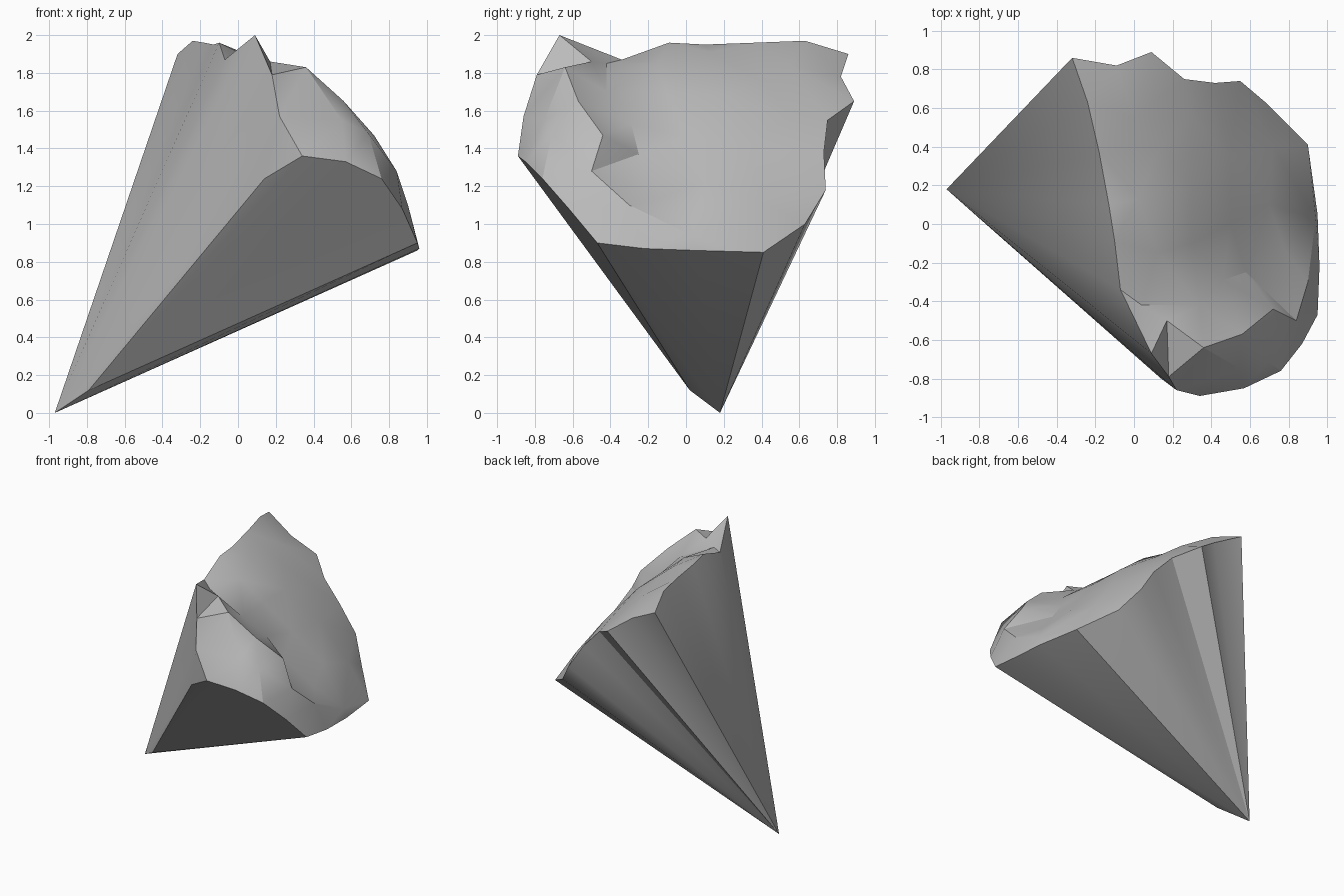
import bpy
import bmesh
import math
from mathutils import Vector
from mathutils.geometry import delaunay_2d_cdt

default_cube = bpy.data.objects.get("Cube")
if default_cube:
    bpy.data.objects.remove(default_cube, do_unlink=True)


def make_material(name, colour):
    material = bpy.data.materials.new(name)
    material.use_nodes = True
    material.diffuse_color = colour
    shader = material.node_tree.nodes["Principled BSDF"]
    shader.inputs["Base Color"].default_value = colour
    shader.inputs["Roughness"].default_value = 0.8
    return material


def points(rows):
    return [Vector(row) for row in rows]


# Pointed foot of the wedge, its chipped lower edge and a bend in the front cut
apex = Vector((-.97, .18, 0))
chip = Vector((-.79, .02, .12))
bend = Vector((.14, -.8, 1.24))

# Rim of the rough crust, in four runs around the wedge
peak_rim = points([(.09, -.67, 2), (.18, -.79, 1.79), (.22, -.86, 1.57)])
front_rim = points([(.34, -.89, 1.36), (.57, -.85, 1.33), (.76, -.76, 1.24),
                    (.87, -.62, 1.08), (.95, -.47, .9)])
low_rim = points([(.96, -.22, .87), (.95, .05, .86), (.9, .41, .85)])
back_rim = points([(.68, .63, 1), (.55, .74, 1.18), (.42, .73, 1.38),
                   (.26, .75, 1.55), (.09, .89, 1.65), (-.09, .82, 1.78),
                   (-.32, .86, 1.9)])
left_rim = points([(-.24, .63, 1.97), (-.18, .37, 1.96), (-.13, .1, 1.95),
                   (-.1, -.09, 1.96), (-.07, -.34, 1.87)])
rim = peak_rim + front_rim + low_rim + back_rim + left_rim

# Ridge and gully that run down the crust, and its broad rolling slope
ridge = points([(.17, -.5, 1.86), (.36, -.64, 1.83), (.56, -.57, 1.65),
                (.72, -.44, 1.47), (.84, -.5, 1.28)])
gully = points([(.04, -.42, 1.85), (.34, -.42, 1.7), (.46, -.29, 1.53),
                (.58, -.25, 1.37), (.78, -.13, 1.14), (.94, .03, .94)])
shoulder = points([(.55, -.75, 1.55), (.69, -.71, 1.48)])
slope = points([(.02, .13, 1.91), (.12, -.15, 1.85), (0, .55, 1.84),
                (.13, .4, 1.76), (.3, .2, 1.68), (.3, -.1, 1.69),
                (.5, 0, 1.46), (.5, .35, 1.42), (.7, .1, 1.22),
                (.72, .4, 1.12), (.3, .55, 1.57), (.9, -.3, 1.1)])

# Flatten the crust as seen from the apex so it can be triangulated
crust = rim + ridge + gully + shoulder + slope
axis = Vector((1.35, -.15, 1.4))
turn = axis.to_track_quat('Z', 'Y').inverted()


def flatten(point):
    local = turn @ (point - apex)
    return Vector((local.x / local.z, local.y / local.z))


def chain(start, count):
    return [(i, i + 1) for i in range(start, start + count - 1)]


edges = chain(0, len(rim)) + [(len(rim) - 1, 0)]
edges += chain(len(rim), len(ridge))
edges += chain(len(rim) + len(ridge), len(gully))
result = delaunay_2d_cdt([flatten(p) for p in crust], edges, [], 1, 1e-5)
triangles, sources = result[2], result[3]

bm = bmesh.new()
verts = [bm.verts.new(p) for p in crust]
apex_vert, chip_vert, bend_vert = [bm.verts.new(p) for p in (apex, chip, bend)]

# Rough crust
for triangle in triangles:
    if all(sources[i] for i in triangle):
        bm.faces.new([verts[sources[i][0]] for i in triangle])

# Straight cut sides fanning out from the foot
first_front = len(peak_rim)
last_front = first_front + len(front_rim) - 1
for i in range(len(rim)):
    if i == first_front - 1:
        hub = bend_vert
    elif first_front <= i < last_front:
        hub = chip_vert
    else:
        hub = apex_vert
    bm.faces.new((hub, verts[i], verts[(i + 1) % len(rim)]))
bm.faces.new((apex_vert, verts[first_front - 1], bend_vert))
bm.faces.new((apex_vert, bend_vert, chip_vert))
bm.faces.new((chip_vert, bend_vert, verts[first_front]))
bm.faces.new((apex_vert, chip_vert, verts[last_front]))

loose = [v for v in bm.verts if not v.link_faces]
bmesh.ops.delete(bm, geom=loose, context='VERTS')
bmesh.ops.recalc_face_normals(bm, faces=bm.faces)
mesh = bpy.data.meshes.new("rock_wedge")
bm.to_mesh(mesh)
bm.free()

wedge = bpy.data.objects.new("rock_wedge", mesh)
bpy.context.collection.objects.link(wedge)
mesh.materials.append(make_material("stone_grey", (.5, .5, .5, 1)))
bpy.ops.object.select_all(action='DESELECT')
wedge.select_set(True)
bpy.context.view_layer.objects.active = wedge
bpy.ops.object.shade_smooth_by_angle(angle=math.radians(30))
